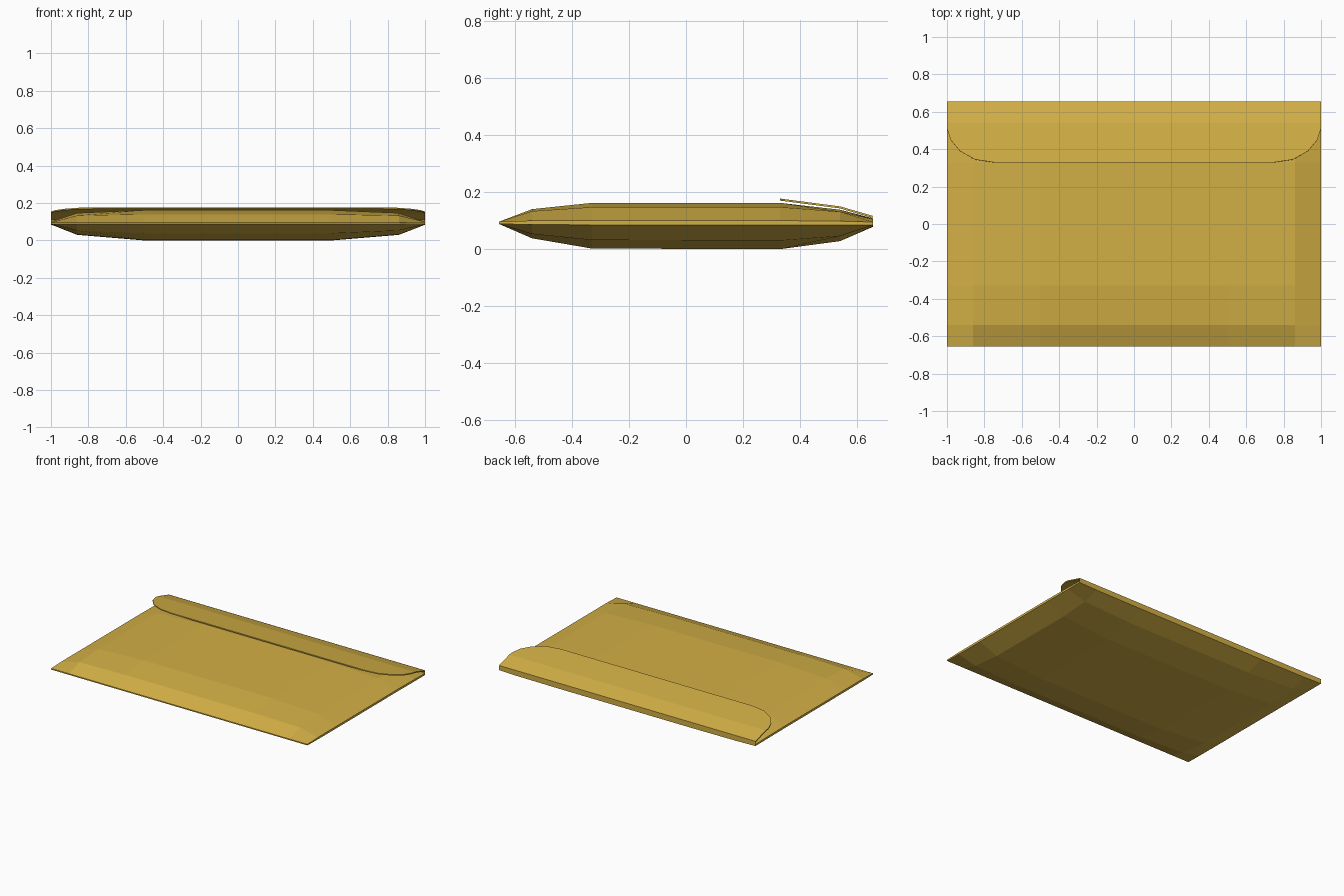
import bpy, bmesh

if "Cube" in bpy.data.objects:
    bpy.data.objects.remove(bpy.data.objects["Cube"])

gold = bpy.data.materials.new("gold_paper")
gold.diffuse_color = (0.65, 0.43, 0.06, 1)
gold.use_nodes = True
gold.node_tree.nodes["Principled BSDF"].inputs["Base Color"].default_value = gold.diffuse_color


def finish(name, bm):
    bmesh.ops.recalc_face_normals(bm, faces=bm.faces[:])
    me = bpy.data.meshes.new(name)
    bm.to_mesh(me)
    bm.free()
    me.materials.append(gold)
    ob = bpy.data.objects.new(name, me)
    bpy.context.collection.objects.link(ob)
    return ob


# Padded body: one height grid for each side, closed by a thin seam
xs = (-1, -0.86, -0.5, 0.5, 0.86, 1)
ys = (-0.655, -0.54, -0.33, 0.33, 0.54, 0.655)
# Rows run front to back; columns are |x| = 0.5, 0.86, 1
top_z = ((.096, .096, .096), (.140, .133, .100), (.162, .147, .100),
         (.162, .147, .100), (.138, .131, .098), (.108, .105, .095))
low_z = ((.088, .088, .088), (.038, .053, .086), (.002, .032, .085),
         (.000, .030, .085), (.028, .046, .084), (.078, .080, .084))
column = (2, 1, 0, 0, 1, 2)


def sheet(bm, table):
    v = [[bm.verts.new((x, y, table[j][column[i]])) for i, x in enumerate(xs)]
         for j, y in enumerate(ys)]
    for j in range(5):
        for i in range(5):
            bm.faces.new((v[j][i], v[j][i + 1], v[j + 1][i + 1], v[j + 1][i]))
    n = 5
    return ([v[0][i] for i in range(n)] + [v[j][n] for j in range(n)]
            + [v[n][i] for i in range(n, 0, -1)] + [v[j][0] for j in range(n, 0, -1)])


bm = bmesh.new()
a, b = sheet(bm, top_z), sheet(bm, low_z)
for i in range(len(a)):
    k = (i + 1) % len(a)
    bm.faces.new((a[i], a[k], b[k], b[i]))
finish("padded_body", bm)

# Closing flap: rounded front corners, bent to follow the body
corner = ((-1, .51), (-.98, .45), (-.93, .39), (-.85, .345), (-.75, .33))
front = list(corner) + [(-x, y) for x, y in reversed(corner)]


def flap_z(y):
    if y < 0.54:
        return 0.177 - (y - 0.33) * 0.13
    return 0.1497 - (y - 0.54) * 0.29


bm = bmesh.new()
rows = [front, [(x, 0.54) for x, _ in front], [(x, 0.655) for x, _ in front]]
v = [[bm.verts.new((x, y, flap_z(y))) for x, y in row] for row in rows]
for r in range(2):
    for i in range(len(front) - 1):
        bm.faces.new((v[r][i], v[r][i + 1], v[r + 1][i + 1], v[r + 1][i]))
flap = finish("closing_flap", bm)
solid = flap.modifiers.new("paper_thickness", 'SOLIDIFY')
solid.thickness = 0.007
solid.offset = -1

# Back fold joining the flap to the body
bm = bmesh.new()
p = [bm.verts.new(c) for c in ((-1, .655, .117), (1, .655, .117), (1, .655, .084),
                               (.86, .655, .080), (-.86, .655, .080), (-1, .655, .084))]
bm.faces.new(p)
finish("back_fold", bm)
